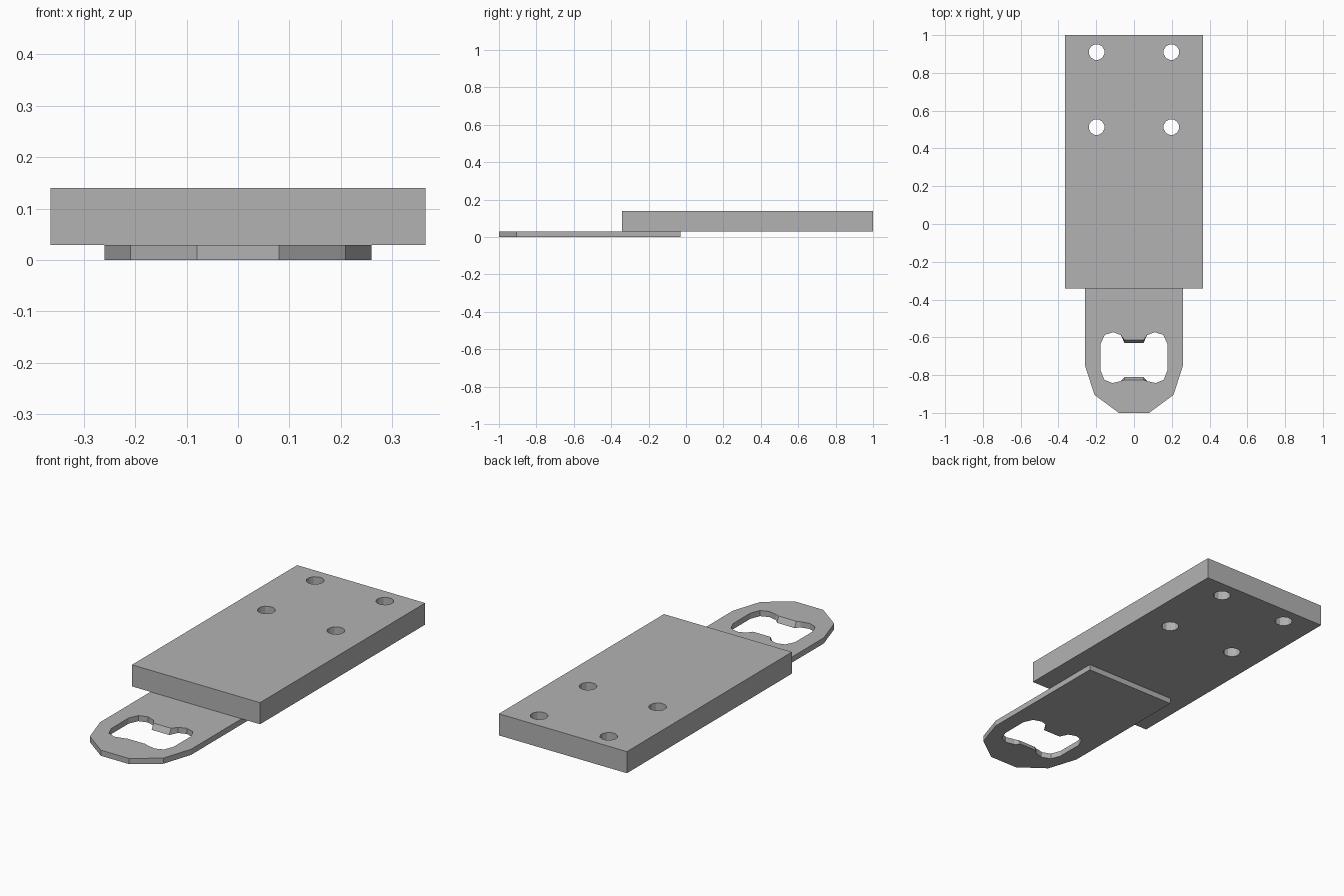
import bpy, bmesh
from math import cos, sin, tau

default_cube = bpy.data.objects.get("Cube")
if default_cube:
    bpy.data.objects.remove(default_cube, do_unlink=True)

# One grey metal for the whole model
metal = bpy.data.materials.new("grey metal")
metal.use_nodes = True
grey = (0.45, 0.45, 0.45, 1)
metal.diffuse_color = grey
metal.node_tree.nodes["Principled BSDF"].inputs["Base Color"].default_value = grey


def mirrored(half):
    """Close a right-hand half profile by mirroring it across x = 0."""
    return half + [(-x, y) for x, y in reversed(half)]


def circle(cx, cy, radius, sides):
    return [(cx + radius * cos(tau * (i + 0.5) / sides),
             cy + radius * sin(tau * (i + 0.5) / sides)) for i in range(sides)]


def slab(name, outline, holes, bottom, top, adjust=None):
    """Fill an outline with holes and extrude it into a slab."""
    bm = bmesh.new()
    for loop in [outline] + holes:
        verts = [bm.verts.new((x, y, bottom)) for x, y in loop]
        for a, b in zip(verts, verts[1:] + verts[:1]):
            bm.edges.new((a, b))
    bmesh.ops.triangle_fill(bm, edges=bm.edges[:], use_beauty=True, normal=(0, 0, 1))
    made = bmesh.ops.extrude_face_region(bm, geom=bm.faces[:])["geom"]
    for v in made:
        if isinstance(v, bmesh.types.BMVert):
            v.co.z = top
            if adjust:
                adjust(v)
    bmesh.ops.recalc_face_normals(bm, faces=bm.faces[:])
    mesh = bpy.data.meshes.new(name)
    bm.to_mesh(mesh)
    bm.free()
    mesh.materials.append(metal)
    obj = bpy.data.objects.new(name, mesh)
    bpy.context.collection.objects.link(obj)
    return obj


# Thick mounting block with four round screw holes
block_outline = mirrored([(0.364, -0.341), (0.364, 1.0)])
screw_holes = [circle(x, y, 0.042, 12) for x in (-0.198, 0.198) for y in (0.513, 0.91)]
slab("mounting_block", block_outline, screw_holes, 0.029, 0.14)

# Thin opener plate with a tapered nose and a lobed opening
plate_outline = mirrored([(0.08, -1.0), (0.209, -0.905), (0.259, -0.75), (0.259, -0.03)])
opening = mirrored([
    (0.05, -0.63), (0.07, -0.588), (0.11, -0.573), (0.155, -0.587), (0.177, -0.635),
    (0.177, -0.775), (0.157, -0.825), (0.115, -0.842), (0.07, -0.832), (0.05, -0.81)])


def slope_lips(v):
    """Pull the upper edges of the two gripping lips back."""
    if abs(v.co.x) < 0.06:
        if abs(v.co.y + 0.63) < 0.001:
            v.co.y += 0.015
        elif abs(v.co.y + 0.81) < 0.001:
            v.co.y -= 0.015


slab("opener_plate", plate_outline, [opening], 0.0, 0.029, slope_lips)
